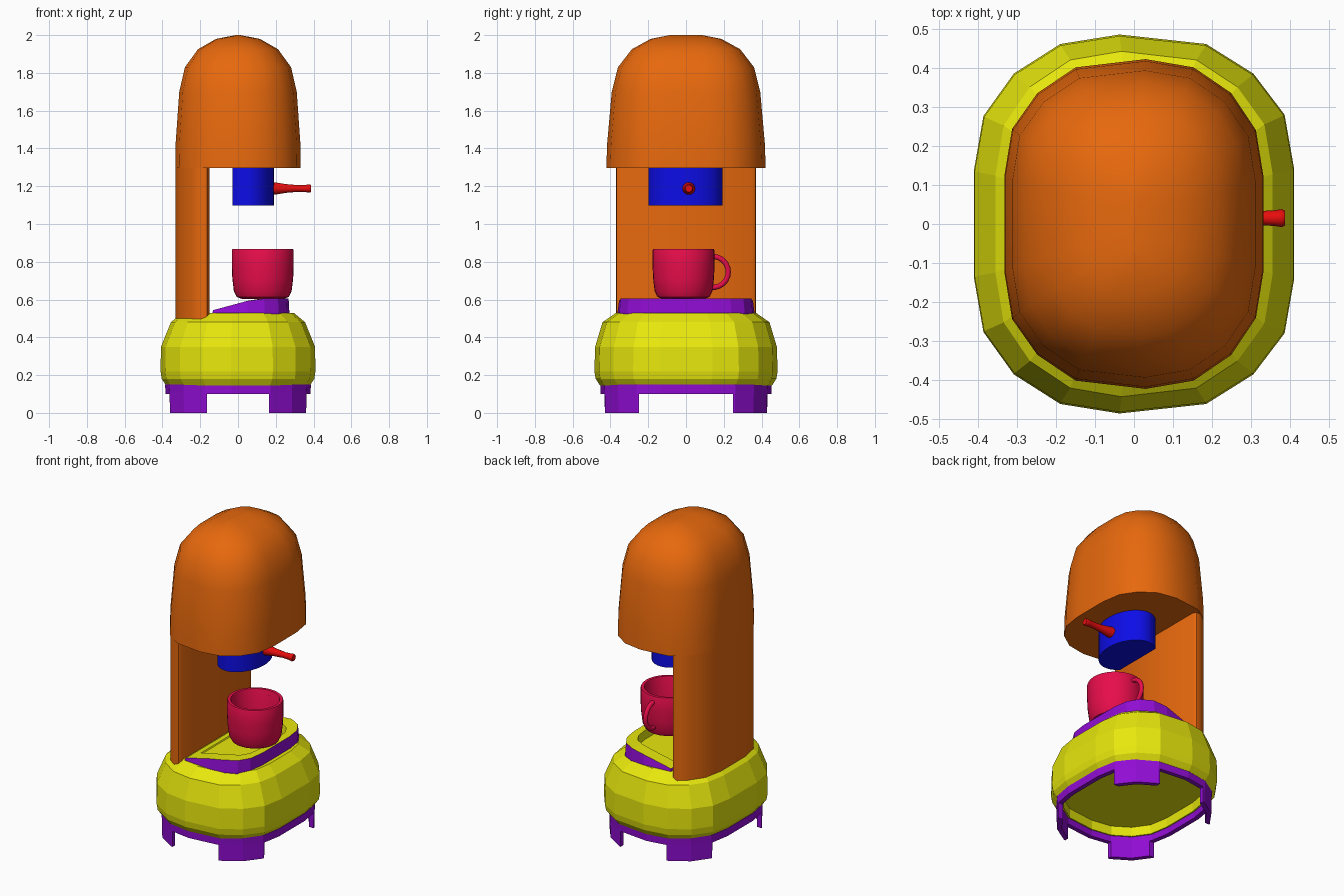
import bpy, bmesh, math
from mathutils import Vector

if "Cube" in bpy.data.objects:
    bpy.data.objects.remove(bpy.data.objects["Cube"])

def material(name, rgb):
    m = bpy.data.materials.new(name)
    m.diffuse_color = (*rgb, 1)
    m.use_nodes = True
    m.node_tree.nodes["Principled BSDF"].inputs["Base Color"].default_value = m.diffuse_color
    return m

ORANGE = material("orange", (0.8, 0.14, 0.004))
YELLOW = material("yellow", (0.8, 0.8, 0.004))
PURPLE = material("purple", (0.28, 0.004, 0.65))
BLUE = material("blue", (0.004, 0.004, 0.8))
RED = material("red", (0.8, 0.004, 0.004))
CRIMSON = material("crimson", (0.8, 0.004, 0.07))

def finish(obj, mat, smooth):
    obj.data.materials.append(mat)
    if smooth:
        bpy.ops.object.select_all(action='DESELECT')
        obj.select_set(True)
        bpy.context.view_layer.objects.active = obj
        bpy.ops.object.shade_smooth_by_angle(angle=math.radians(smooth))
    return obj

def loft(name, rings, mat, smooth=0, caps=(True, True), loop=False):
    """Skin a stack of equal-sized rings; loop joins the last ring to the first."""
    bm = bmesh.new()
    vs = [[bm.verts.new(p) for p in r] for r in rings]
    n = len(rings[0])
    pairs = list(zip(vs, vs[1:])) + ([(vs[-1], vs[0])] if loop else [])
    for a, b in pairs:
        for i in range(n):
            j = (i + 1) % n
            bm.faces.new((a[i], a[j], b[j], b[i]))
    if not loop:
        for use, ring in zip(caps, (vs[0], vs[-1])):
            if use:
                bm.faces.new(ring)
    bmesh.ops.recalc_face_normals(bm, faces=bm.faces)
    me = bpy.data.meshes.new(name)
    bm.to_mesh(me)
    bm.free()
    obj = bpy.data.objects.new(name, me)
    bpy.context.collection.objects.link(obj)
    return finish(obj, mat, smooth)

def mirrored(half):
    """Close a +y half outline by mirroring it across y = 0."""
    return half + [(x, -y) for x, y in reversed(half) if abs(y) > 1e-6]

def flat(outline, z):
    return [Vector((x, y, z)) for x, y in outline]

# Shared 18-sided rounded outline, unit half-sizes
HALF = [(1, .29), (.94, .577), (.745, .794), (.45, .95), (-.09, 1),
        (-.46, .95), (-.75, .794), (-.94, .57), (-1, .28)]
UNIT = mirrored(HALF)

def section(sx, sy, z, flip=1):
    return [Vector((flip * x * sx, y * sy, z)) for x, y in UNIT]

# Base: bulging low-poly body with a recessed underside
BASE = [(.2, .345, .415), (.14, .345, .415), (.145, .38, .455), (.18, .404, .478),
        (.22, .41, .485), (.35, .408, .481), (.48, .355, .442), (.53, .295, .37)]
loft("base", [section(sx, sy, z) for z, sx, sy in BASE], YELLOW)

# Foot ring: thin wall, cut away between the four corner feet
FOOT = [(.15, .386, .454), (.105, .384, .452), (0, .382, .45),
        (0, .355, .424), (.15, .355, .424)]
feet = loft("foot_ring", [section(sx, sy, z) for z, sx, sy in FOOT], PURPLE, loop=True)
for name, hx, hy in (("foot_gap_front", .163, .7), ("foot_gap_side", .7, .25)):
    rect = [(hx, hy), (-hx, hy), (-hx, -hy), (hx, -hy)]
    cutter = loft(name, [flat(rect, -.1), flat(rect, .1)], PURPLE)
    cutter.hide_render = True
    cut = feet.modifiers.new(name, 'BOOLEAN')
    cut.operation = 'DIFFERENCE'
    cut.solver = 'EXACT'
    cut.object = cutter
bpy.context.view_layer.objects.active = feet
for mod in list(feet.modifiers):
    helper = mod.object
    bpy.ops.object.modifier_apply(modifier=mod.name)
    bpy.data.objects.remove(helper)

# Drip tray: sloped wedge, purple side band, yellow rim and recess
TRAY = mirrored([(.272, .14), (.258, .24), (.215, .31), (.14, .352), (.05, .362), (-.135, .345)])

def tray_ring(k, top=None):
    ring = []
    for x, y in TRAY:
        px = .07 + (x - .07) * k
        z = min(.605, .543 + .27 * (px + .135)) if top is None else top
        ring.append(Vector((px, y * k, z)))
    return ring

loft("tray_band", [tray_ring(1, .51), tray_ring(1, .533), tray_ring(.98)], PURPLE, caps=(True, False))
loft("tray_rim", [tray_ring(.98), tray_ring(.75), tray_ring(.73, .55)], YELLOW, caps=(False, True))

# Column at the back of the machine
COLUMN = mirrored([(-.152, .35), (-.165, .368), (-.195, .37), (-.246, .333),
                   (-.31, .24), (-.332, .12)])
loft("column", [flat(COLUMN, .44), flat(COLUMN, 1.297)], ORANGE, smooth=40)

# Domed head
HEAD = [(1.297, .332, .422), (1.43, .33, .417), (1.7, .311, .393), (1.83, .281, .36),
        (1.925, .212, .287), (1.98, .116, .187), (2.0, .012, .085)]
loft("head", [section(sx, sy, z, -1) for z, sx, sy in HEAD], ORANGE, smooth=45)

# Brew group: oval block with a flat back, under the head
ARC = [(.05 + .14 * math.cos(a), -.003 + .196 * math.sin(a))
       for a in (math.radians(125 - 250 * i / 24) for i in range(25))]
loft("brew_group", [flat(ARC, 1.097), flat(ARC, 1.3)], BLUE, smooth=30)

def circle(r, n):
    return [(r * math.cos(t), r * math.sin(t)) for t in (2 * math.pi * i / n for i in range(n))]

# Brew handle: tapered grip along x
GRIP = [(.17, .034), (.2, .033), (.25, .024), (.32, .018), (.36, .02), (.378, .023), (.386, .019)]
loft("brew_handle", [[Vector((x, .015 + a, 1.188 + b)) for a, b in circle(r, 14)] for x, r in GRIP],
     RED, smooth=40)

# Cup: turned profile, outside then inside
CUP = [(.11, .603), (.138, .614), (.153, .645), (.161, .71), (.164, .775), (.164, .86), (.161, .867),
       (.143, .867), (.14, .86), (.138, .72), (.125, .66), (.1, .64)]
CX, CY = .131, -.013
loft("cup", [[Vector((CX + a, CY + b, z)) for a, b in circle(r, 32)] for r, z in CUP], CRIMSON, smooth=40)

# Cup handle: half loop on the +y side
rings = []
for i in range(13):
    t = math.radians(-100 + 200 * i / 12)
    out = Vector((0, math.cos(t), math.sin(t)))
    mid = Vector((CX, .142, .746)) + out * .082
    rings.append([mid + out * a + Vector((b, 0, 0)) for a, b in circle(.014, 10)])
loft("cup_handle", rings, CRIMSON, smooth=50)
